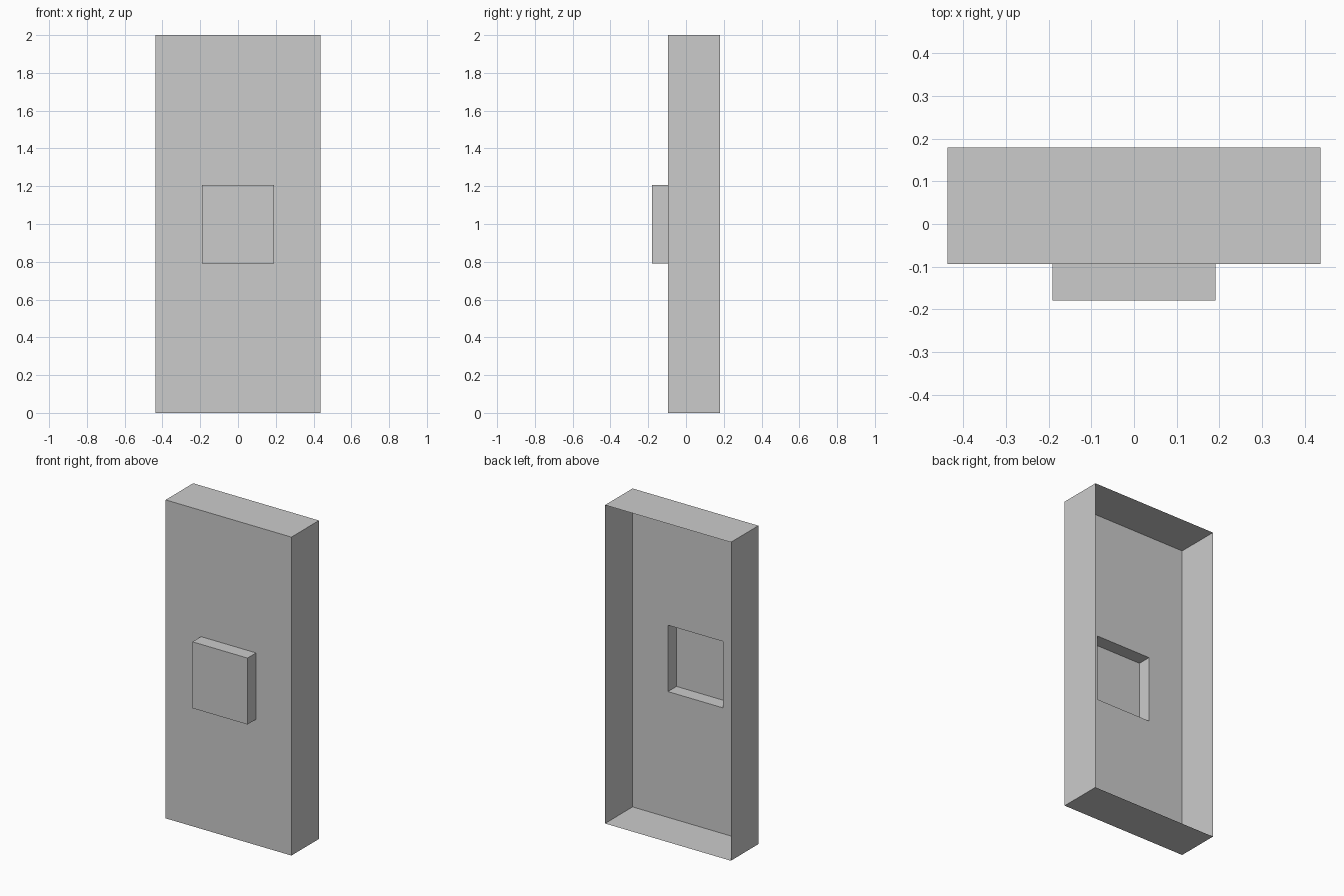
import bpy, bmesh

if "Cube" in bpy.data.objects:
    bpy.data.objects.remove(bpy.data.objects["Cube"])

HALF_W, BACK, FRONT, HEIGHT = 0.437, 0.179, -0.094, 2.0   # open-backed tray
PAD_W, PAD_LOW, PAD_HIGH, PAD_FRONT = 0.191, 0.79, 1.207, -0.179


def ring(bm, face, y):
    """Inset a face and place it as the pad rectangle at depth y."""
    bmesh.ops.inset_individual(bm, faces=[face], thickness=0.02)
    mid = face.calc_center_median()
    for v in face.verts:
        v.co = (PAD_W if v.co.x > mid.x else -PAD_W, y,
                PAD_HIGH if v.co.z > mid.z else PAD_LOW)


# Thin-walled tray, made from a box
bm = bmesh.new()
bmesh.ops.create_cube(bm, size=1)
for v in bm.verts:
    v.co = (HALF_W if v.co.x > 0 else -HALF_W,
            BACK if v.co.y > 0 else FRONT,
            HEIGHT if v.co.z > 0 else 0)
bm.normal_update()

# Open back
back = [f for f in bm.faces if f.normal.y > 0.9]
bmesh.ops.delete(bm, geom=back, context='FACES')

# Hollow pad pushed out of the front panel
panel = next(f for f in bm.faces if f.normal.y < -0.9)
ring(bm, panel, FRONT)
ring(bm, panel, PAD_FRONT)
bm.normal_update()

mesh = bpy.data.meshes.new("hollow_panel")
bm.to_mesh(mesh)
bm.free()
bpy.context.collection.objects.link(bpy.data.objects.new("hollow_panel", mesh))
